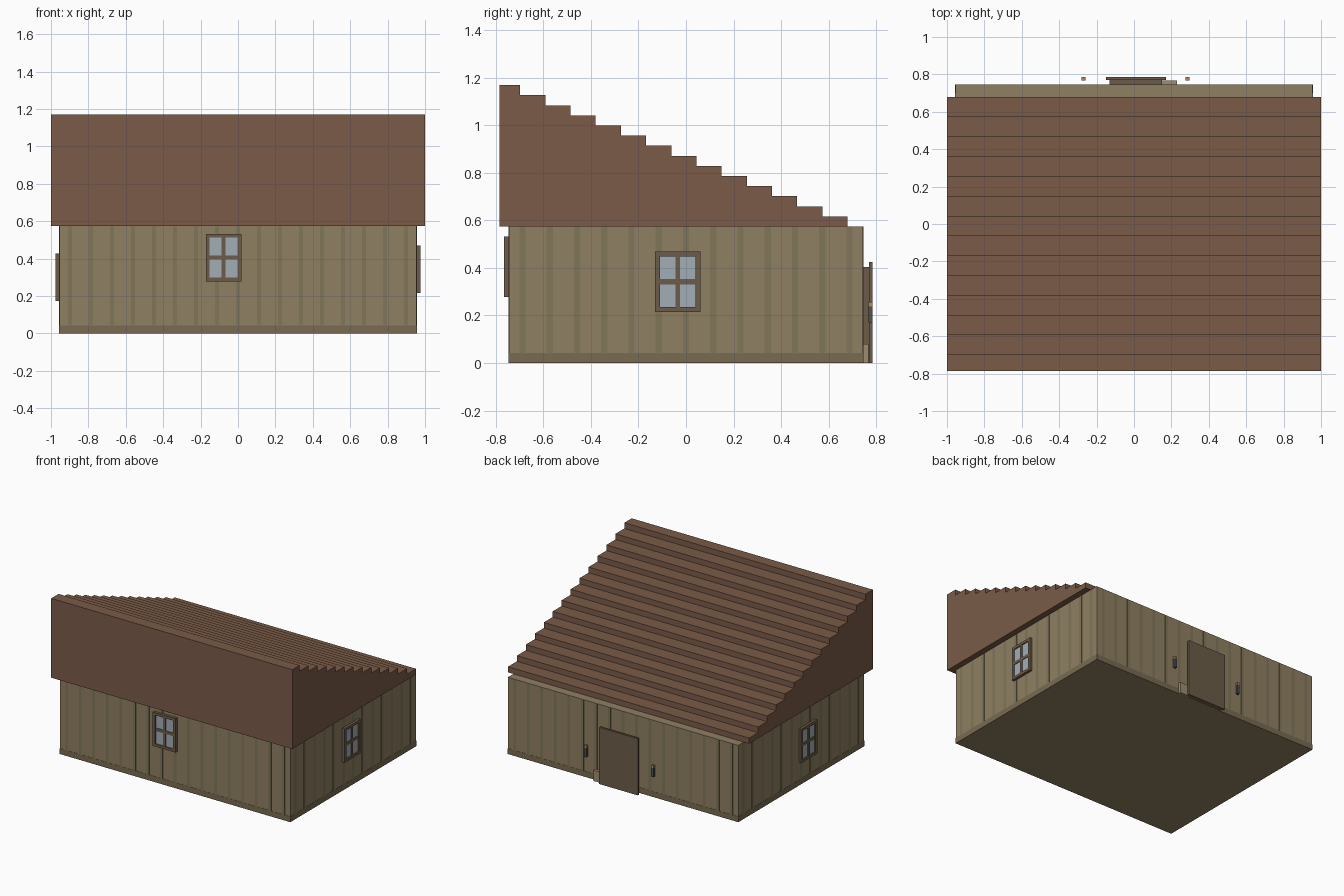
import bpy, bmesh
from mathutils import Matrix, Vector
from math import radians

if "Cube" in bpy.data.objects:
    bpy.data.objects.remove(bpy.data.objects["Cube"])


def mat(name, r, g, b):
    m = bpy.data.materials.new(name)
    m.diffuse_color = (r, g, b, 1)
    m.use_nodes = True
    m.node_tree.nodes["Principled BSDF"].inputs["Base Color"].default_value = m.diffuse_color
    return m


WALL = mat("wall", 0.28, 0.215, 0.125)
STRIPE = mat("stripe", 0.215, 0.18, 0.10)
TRIM = mat("trim", 0.19, 0.145, 0.082)
ROOF = mat("roof", 0.195, 0.105, 0.065)
WOOD = mat("wood", 0.15, 0.108, 0.066)
GLASS = mat("glass", 0.36, 0.42, 0.47)
STONE = mat("stone", 0.34, 0.27, 0.16)
IRON = mat("iron", 0.08, 0.08, 0.085)
FLAME = mat("flame", 0.45, 0.26, 0.10)


def boxes(name, material, items, matrix=None):
    """One object made of boxes given as (x0, x1, y0, y1, z0, z1)."""
    bm = bmesh.new()
    for x0, x1, y0, y1, z0, z1 in items:
        m = (Matrix.Translation(((x0 + x1) / 2, (y0 + y1) / 2, (z0 + z1) / 2))
             @ Matrix.Diagonal((x1 - x0, y1 - y0, z1 - z0, 1)))
        bmesh.ops.create_cube(bm, size=1, matrix=m)
    return finish(name, material, bm, matrix)


def finish(name, material, bm, matrix=None):
    me = bpy.data.meshes.new(name)
    bm.to_mesh(me)
    bm.free()
    me.materials.append(material)
    ob = bpy.data.objects.new(name, me)
    bpy.context.collection.objects.link(ob)
    if matrix:
        ob.matrix_world = matrix
    return ob


W, D, H = 0.955, 0.745, 0.575

# Walls with vertical board stripes and a base trim
boxes("walls", WALL, [(-W, W, -D, D, 0, H)])
e = 0.0015
stripes = []
for i in range(17):
    x = -W + 2 * W * (i + 0.5) / 17
    stripes += [(x - 0.011, x + 0.011, s * D - e, s * D + e, 0.04, H - 0.001) for s in (-1, 1)]
for i in range(13):
    y = -D + 2 * D * (i + 0.5) / 13
    stripes += [(s * W - e, s * W + e, y - 0.013, y + 0.013, 0.04, H - 0.001) for s in (-1, 1)]
boxes("wall_stripes", STRIPE, stripes)
boxes("base_trim", TRIM, [(-W - e, W + e, -D - e, D + e, 0, 0.042)])

# Stepped single-slope roof: stair profile extruded along x
STEPS, RUN, RISE, BACK = 14, 0.106, 0.0425, 0.68
profile = [(-0.785, H), (BACK, H)]
for k in range(STEPS):
    z = 0.617 + k * RISE
    profile += [(BACK - k * RUN, z),
                (BACK - (k + 1) * RUN if k < STEPS - 1 else -0.785, z)]
bm = bmesh.new()
face = bm.faces.new([bm.verts.new((-1, y, z)) for y, z in profile])
ext = bmesh.ops.extrude_face_region(bm, geom=[face])
bmesh.ops.translate(bm, vec=Vector((2, 0, 0)),
                    verts=[v for v in ext["geom"] if isinstance(v, bmesh.types.BMVert)])
bmesh.ops.recalc_face_normals(bm, faces=bm.faces)
finish("roof", ROOF, bm)


# Four-pane windows, modelled facing -y around their centre, then placed
def window(name, pos, angle):
    m = Matrix.Translation(pos) @ Matrix.Rotation(radians(angle), 4, 'Z')
    w, h, t = 0.095, 0.127, 0.02
    bars = [(s * (w - t / 2) - t / 2, s * (w - t / 2) + t / 2, -0.02, 0, -h, h) for s in (-1, 1)]
    bars += [(-w + t, w - t, -0.02, 0, s * (h - t / 2) - t / 2, s * (h - t / 2) + t / 2)
             for s in (-1, 1)]
    bars += [(-0.01, 0.01, -0.018, 0, -h + t, h - t), (-w + t, w - t, -0.017, 0, -0.011, 0.011)]
    boxes(name + "_frame", WOOD, bars, m)
    boxes(name + "_glass", GLASS, [(-w + t, w - t, -0.012, 0, -h + t, h - t)], m)


window("front_window", (-0.077, -D, 0.405), 0)
window("right_window", (W, -0.035, 0.342), 90)
window("left_window", (-W, -0.067, 0.30), -90)

# Back door: inner panel and outer slab, with a low step block beside it
boxes("door_backing", WOOD, [(-0.13, 0.15, D, 0.77, 0, 0.405)])
boxes("door", WOOD, [(-0.15, 0.17, 0.77, 0.785, 0, 0.425)])
boxes("step_block", STONE, [(0.15, 0.23, D, 0.767, 0, 0.08)])

# Torches on both sides of the door
for side, x in (("left", 0.286), ("right", -0.27)):
    boxes(side + "_torch", IRON, [(x - 0.01, x + 0.01, 0.767, 0.785, 0.17, 0.238)])
    boxes(side + "_torch_flame", FLAME, [(x - 0.01, x + 0.01, 0.767, 0.785, 0.238, 0.256)])
